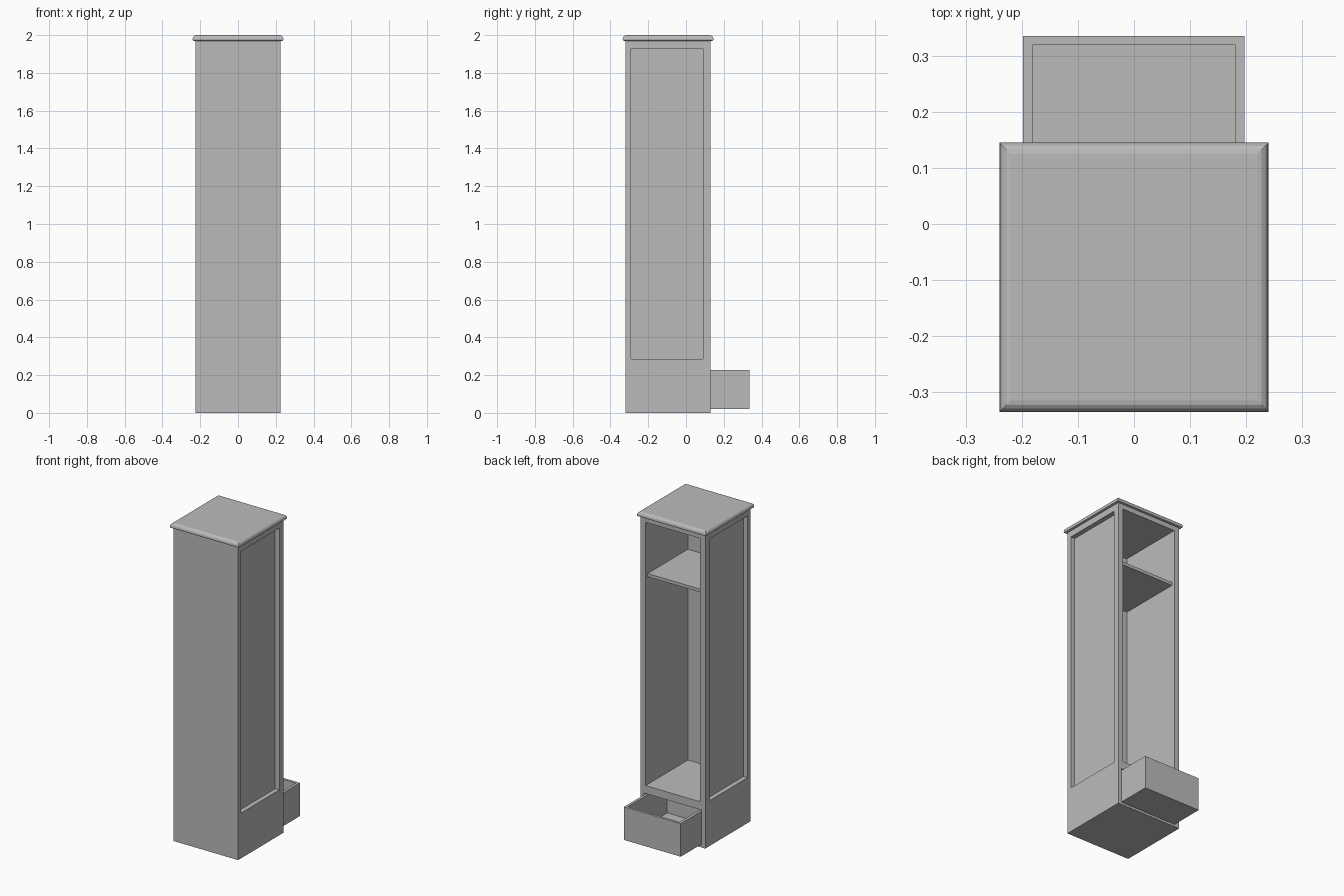
import bpy
import bmesh
from mathutils import Vector

cube = bpy.data.objects.get("Cube")
if cube:
    bpy.data.objects.remove(cube, do_unlink=True)

grey = bpy.data.materials.new("plain_grey")
grey.use_nodes = True
colour = (0.5, 0.5, 0.5, 1)
grey.diffuse_color = colour
grey.node_tree.nodes["Principled BSDF"].inputs["Base Color"].default_value = colour


def box(name, low, high):
    """Box spanning two opposite corners."""
    low, high = Vector(low), Vector(high)
    bm = bmesh.new()
    bmesh.ops.create_cube(bm, size=1)
    for v in bm.verts:
        v.co = (low + high) / 2 + v.co * (high - low)
    mesh = bpy.data.meshes.new(name)
    bm.to_mesh(mesh)
    bm.free()
    mesh.materials.append(grey)
    obj = bpy.data.objects.new(name, mesh)
    bpy.context.collection.objects.link(obj)
    return obj


def apply(obj, mod):
    bpy.context.view_layer.objects.active = obj
    bpy.ops.object.modifier_apply(modifier=mod.name)


def cut(obj, low, high):
    """Carve a box-shaped hollow out of an object."""
    cutter = box("cutter", low, high)
    cutter.hide_render = True
    mod = obj.modifiers.new("hollow", "BOOLEAN")
    mod.operation = "DIFFERENCE"
    mod.solver = "EXACT"
    mod.object = cutter
    apply(obj, mod)
    bpy.data.objects.remove(cutter, do_unlink=True)


# Cabinet carcass: tall compartment, drawer bay and recessed side panels
half, front, back = 0.225, -0.32, 0.13
carcass = box("cabinet_body", (-half, front, 0), (half, back, 1.97))
cut(carcass, (-0.19, -0.29, 0.285), (0.19, 0.3, 1.94))
cut(carcass, (-0.2, -0.29, 0.015), (0.2, 0.3, 0.235))
for side in (-1, 1):
    xs = sorted((side * 0.196, side * 0.4))
    cut(carcass, (xs[0], -0.29, 0.285), (xs[1], 0.09, 1.93))

# Shelf in the tall compartment
box("shelf", (-0.19, -0.29, 1.59), (0.19, 0.11, 1.61))

# Top board with rounded upper edge and slightly eased lower edge
top = box("top_board", (-0.24, -0.335, 1.97), (0.24, 0.145, 2))
bm = bmesh.new()
bm.from_mesh(top.data)
for level, width, steps in ((2, 0.02, 4), (1.97, 0.006, 2)):
    rim = [e for e in bm.edges if all(abs(v.co.z - level) < 0.001 for v in e.verts)]
    bmesh.ops.bevel(bm, geom=rim, offset=width, segments=steps,
                    profile=0.5, affect="EDGES")
bm.to_mesh(top.data)
bm.free()

# Open drawer
drawer = box("drawer", (-0.198, -0.09, 0.02), (0.197, 0.335, 0.228))
cut(drawer, (-0.18, -0.07, 0.04), (0.18, 0.32, 0.4))
